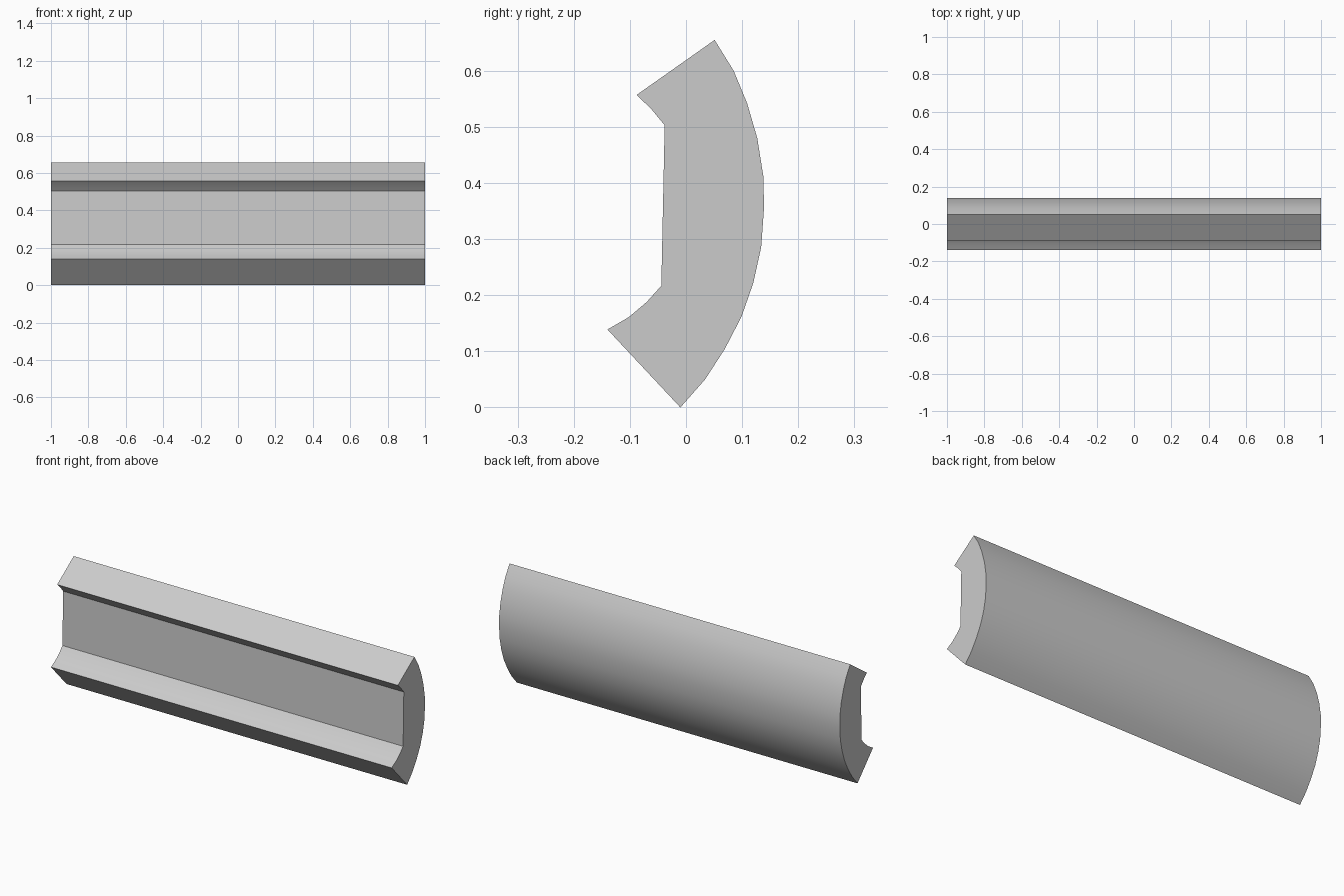
import bpy
import bmesh

cube = bpy.data.objects.get("Cube")
if cube:
    bpy.data.objects.remove(cube, do_unlink=True)

# Plain grey material
grey = bpy.data.materials.new("light grey")
grey.use_nodes = True
colour = (0.6, 0.6, 0.6, 1.0)
grey.diffuse_color = colour
grey.node_tree.nodes["Principled BSDF"].inputs["Base Color"].default_value = colour

# Cross-section as (y, z): curved back, then slanted top, front groove, lower lip
back = [(-0.01, 0), (0.034, 0.05), (0.069, 0.104), (0.099, 0.162),
        (0.12, 0.222), (0.134, 0.286), (0.139, 0.355), (0.138, 0.411),
        (0.127, 0.48), (0.109, 0.542), (0.085, 0.6), (0.051, 0.655)]
front = [(-0.088, 0.557), (-0.062, 0.532), (-0.038, 0.503),
         (-0.044, 0.217), (-0.07, 0.188), (-0.102, 0.161), (-0.14, 0.139)]

# Extrude the section along the full length
bm = bmesh.new()
section = bm.faces.new([bm.verts.new((-1, y, z)) for y, z in back + front])
result = bmesh.ops.extrude_face_region(bm, geom=[section], use_keep_orig=True)
moved = [g for g in result["geom"] if isinstance(g, bmesh.types.BMVert)]
bmesh.ops.translate(bm, verts=moved, vec=(2, 0, 0))
bmesh.ops.recalc_face_normals(bm, faces=bm.faces)

mesh = bpy.data.meshes.new("curved_rail")
bm.to_mesh(mesh)
bm.free()
mesh.materials.append(grey)
rail = bpy.data.objects.new("curved_rail", mesh)
bpy.context.collection.objects.link(rail)

# Smooth curves with sharp corners
bpy.ops.object.select_all(action="DESELECT")
rail.select_set(True)
bpy.context.view_layer.objects.active = rail
bpy.ops.object.shade_smooth_by_angle()
